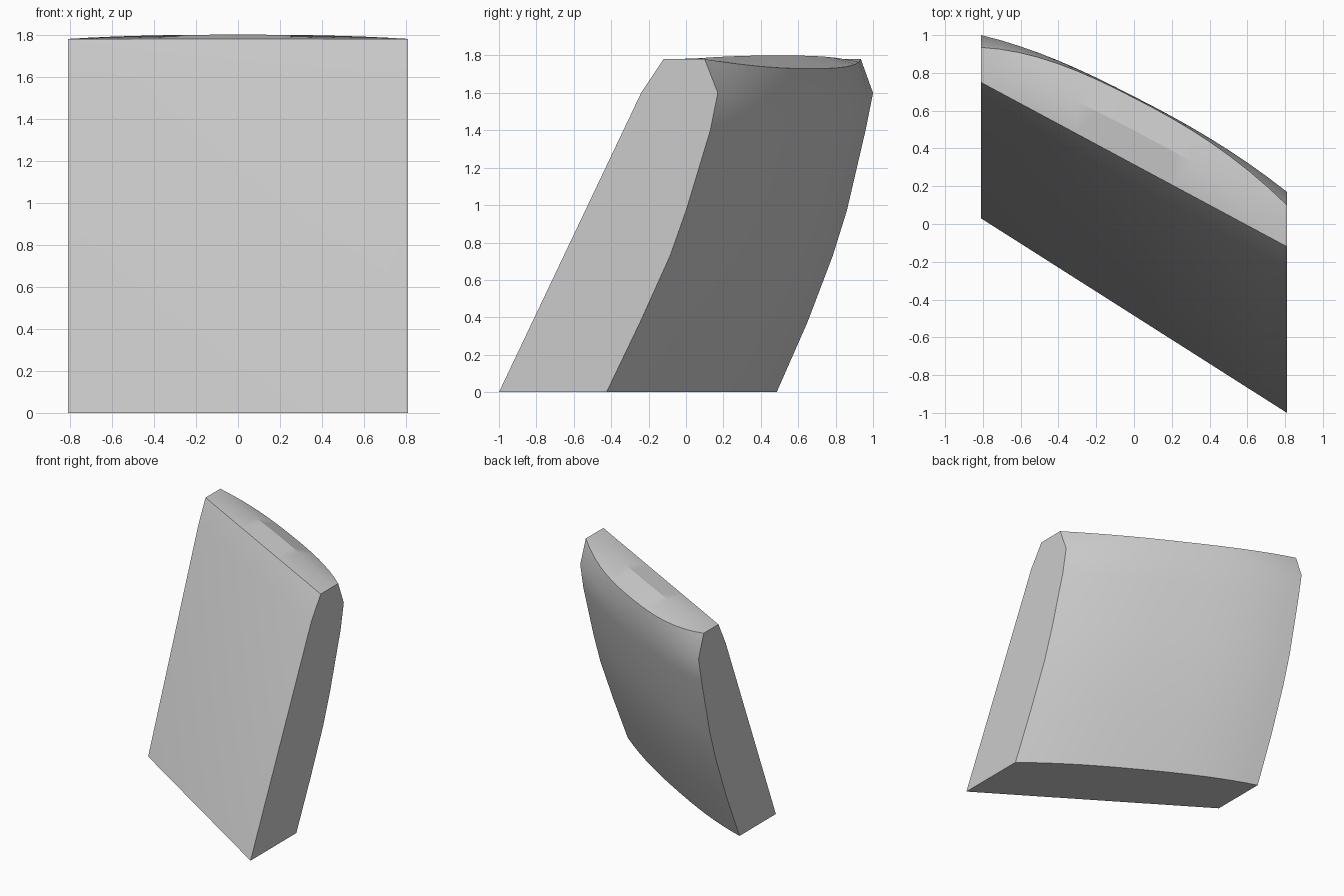
import bpy
import bmesh
import math

cube = bpy.data.objects.get("Cube")
if cube:
    bpy.data.objects.remove(cube, do_unlink=True)

HALF = 0.81
COLUMNS = 16

# Cross-section stations: y at left end (-x), y at right end (+x), z, bulge in y, bulge in z
SECTION = [
    (0.03, -1.00, 0.00, 0.00, 0.00),     # front foot
    (0.66, -0.24, 1.60, 0.00, 0.00),     # front shoulder
    (0.75, -0.12, 1.78, 0.00, 0.00),     # front top edge
    (0.85, 0.00, 1.78, 0.07, 0.02),      # crown of the top
    (0.935, 0.10, 1.78, 0.15, -0.05),    # back top crease
    (1.00, 0.17, 1.60, 0.09, 0.00),      # back shoulder
    (0.96, 0.13, 1.40, 0.09, 0.00),
    (0.86, 0.00, 0.97, 0.09, 0.00),
    (0.785, -0.085, 0.73, 0.09, 0.00),
    (0.65, -0.245, 0.375, 0.09, 0.00),
    (0.485, -0.425, 0.00, 0.08, 0.00),   # back foot
]


def make_material(name, value):
    mat = bpy.data.materials.new(name)
    mat.use_nodes = True
    color = (value, value, value, 1.0)
    mat.diffuse_color = color
    mat.node_tree.nodes["Principled BSDF"].inputs["Base Color"].default_value = color
    return mat


def add_column(bm, s):
    """One cross-section ring at s in -1..1 along the width."""
    t = (s + 1) / 2
    swell = 1 - abs(s) ** 2.5
    return [bm.verts.new((s * HALF, a + (b - a) * t + by * swell, z + bz * swell))
            for a, b, z, by, bz in SECTION]


# Leaning slab: flat front, bowed back, crowned top
bm = bmesh.new()
rings = [add_column(bm, 2 * i / COLUMNS - 1) for i in range(COLUMNS + 1)]
count = len(SECTION)
for ring, following in zip(rings, rings[1:]):
    for k in range(count):
        n = (k + 1) % count
        bm.faces.new((ring[k], ring[n], following[n], following[k]))

# End faces
bm.faces.new(rings[0])
bm.faces.new(rings[-1])
bmesh.ops.recalc_face_normals(bm, faces=bm.faces)

mesh = bpy.data.meshes.new("leaning_slab")
bm.to_mesh(mesh)
bm.free()
slab = bpy.data.objects.new("leaning_slab", mesh)
bpy.context.collection.objects.link(slab)
mesh.materials.append(make_material("light grey", 0.6))

# Smooth shading with sharp borders
bpy.ops.object.select_all(action="DESELECT")
slab.select_set(True)
bpy.context.view_layer.objects.active = slab
bpy.ops.object.shade_smooth_by_angle(angle=math.radians(30))
